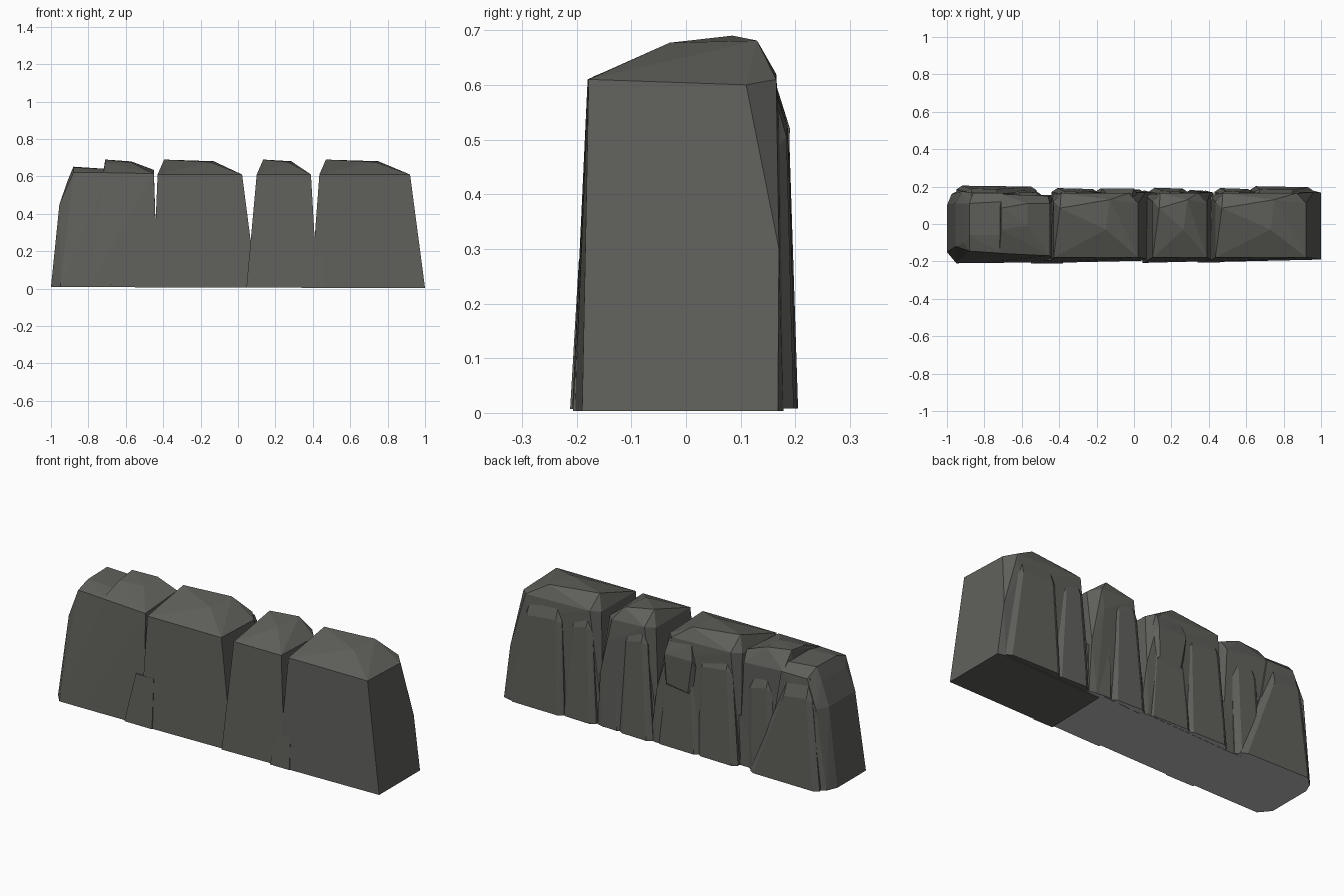
import bpy, bmesh

if "Cube" in bpy.data.objects:
    bpy.data.objects.remove(bpy.data.objects["Cube"])


def material(name, r, g, b):
    m = bpy.data.materials.new(name)
    m.diffuse_color = (r, g, b, 1)
    m.use_nodes = True
    m.node_tree.nodes["Principled BSDF"].inputs["Base Color"].default_value = m.diffuse_color
    return m


stone = material("dark_grey_stone", 0.115, 0.115, 0.105)
underside = material("plain_grey_underside", 0.5, 0.5, 0.5)


def hull(name, pts, grey_base=True):
    """Flat-faced convex stone around a handful of points; grey underside."""
    bm = bmesh.new()
    for p in pts:
        bm.verts.new(p)
    res = bmesh.ops.convex_hull(bm, input=bm.verts[:])
    junk = {v for v in res["geom_interior"] + res["geom_unused"]
            if isinstance(v, bmesh.types.BMVert) and v.is_valid}
    bmesh.ops.delete(bm, geom=list(junk), context='VERTS')
    bmesh.ops.dissolve_limit(bm, angle_limit=0.05, verts=bm.verts[:], edges=bm.edges[:])
    bmesh.ops.recalc_face_normals(bm, faces=bm.faces[:])
    for f in bm.faces:
        if grey_base and f.normal.z < -.9 and f.calc_center_median().z < .03:
            f.material_index = 1
    me = bpy.data.meshes.new(name)
    bm.to_mesh(me)
    bm.free()
    me.materials.append(stone)
    me.materials.append(underside)
    ob = bpy.data.objects.new(name, me)
    bpy.context.collection.objects.link(ob)
    return ob


def block(name, bl, br, tl, tr, rx, yl, yr, z=.007, grey_base=True):
    """Main stone: bottom x range, top x range, ridge x, front y at bottom left/right."""
    hull(name, [
        (bl, yl, z), (br, yr, z),
        (bl + .01, .155, z), (br, .168, z), (br - .04, .178, z),
        (tl, -.18, .61), (tr, -.178, .61),
        (tl + .035, .085, .69), (rx, -.03, .677), (rx + .02, .13, .681),
        (tr, .11, .60), (br - (br - tr) * .5, .17, .30),
        (tl, .12, .61), (tl + .04, .165, .62), (tr - .05, .165, .61),
        (tr - .06, .172, .5),
    ], grey_base)


def foot(name, x0, x1, x2, y, z, top, grey_base=True):
    """Low left flank of a main stone, closing the crack beside it."""
    hull(name, [(x0, y, z), (x2, y, z), (x0 + .01, .155, z), (x2, .155, z),
                (x1, y + .016, top), (x2, y + .016, top), (x1, .15, top), (x2, .15, top)],
         grey_base)


def slab(name, bl, br, tl, tr, y, z, grey_base=True):
    """Split slab standing proud of the back."""
    hull(name, [
        (bl, .10, .008), (br, .10, .008), (bl, y - .02, .008), (br, y - .025, .008),
        (bl + .03, y, .008), (br - .03, y - .005, .008),
        (tl, y - .03, z - .12), (tr, y - .035, z - .14),
        (tl + .03, y - .016, z - .10), (tr - .03, y - .018, z - .12),
        (tl + .01, .10, z - .02), (tr - .02, .10, z - .03),
        (tl + .03, y - .05, z), (tr - .04, y - .05, z - .01),
    ], grey_base)


# Left end stone, lower and chamfered
hull("left_end_stone", [
    (-.95, -.21, .009), (-1, -.15, .009), (-1, .10, .009), (-.975, .16, .009),
    (-.93, .185, .009), (-.68, -.207, .009), (-.60, .17, .009),
    (-.955, -.12, .45), (-.955, .11, .45), (-.92, .175, .45),
    (-.88, -.145, .62), (-.70, -.157, .62), (-.91, -.10, .58), (-.91, .11, .58),
    (-.88, -.06, .648), (-.88, .11, .652), (-.70, -.06, .64), (-.70, .12, .64),
    (-.86, .165, .60), (-.70, .165, .60),
])
# Left stone with raised top
hull("left_stone", [
    (-.80, -.208, .009), (-.43, -.203, .009), (-.80, .165, .009), (-.43, .15, .009),
    (-.72, -.157, .62), (-.45, -.17, .615),
    (-.71, -.03, .674), (-.71, .085, .69), (-.57, -.01, .674), (-.57, .11, .68),
    (-.45, .11, .635), (-.46, .15, .58), (-.71, .16, .60),
])
# Main stones along the wall
block("wide_stone", -.455, .10, -.43, .022, -.15, -.208, -.195)
foot("wide_stone_foot", -.55, -.49, -.38, -.212, .007, .28)
block("narrow_stone", .045, .425, .10, .39, .265, -.208, -.198)
block("right_stone", .39, 1.0, .435, .92, .73, -.204, -.19, .003, False)
foot("right_stone_foot", .34, .405, .46, -.207, .003, .28, False)

# Slabs on the back
slab("back_slab_left_end", -.95, -.52, -.90, -.70, .205, .60)
slab("back_slab_left", -.66, -.50, -.64, -.49, .185, .58)
slab("back_slab_wide_a", -.44, -.19, -.40, -.19, .192, .62)
slab("back_slab_wide_b", -.21, .06, -.17, .02, .19, .60)
slab("back_slab_narrow_a", .08, .29, .12, .27, .194, .64)
slab("back_slab_narrow_b", .27, .41, .27, .38, .182, .60)
slab("back_slab_right_a", .43, .64, .46, .60, .192, .63, False)
slab("back_slab_right_b", .62, .96, .64, .88, .202, .625, False)

# Overhanging bulge high on the back of the wide stone
hull("back_bulge", [
    (-.17, .15, .28), (.02, .15, .30), (-.19, .15, .45), (.03, .14, .45),
    (-.14, .185, .34), (-.01, .185, .36), (-.17, .19, .52), (.0, .19, .52),
    (-.15, .165, .60), (-.01, .16, .60), (-.14, .10, .63), (-.02, .10, .62)])
